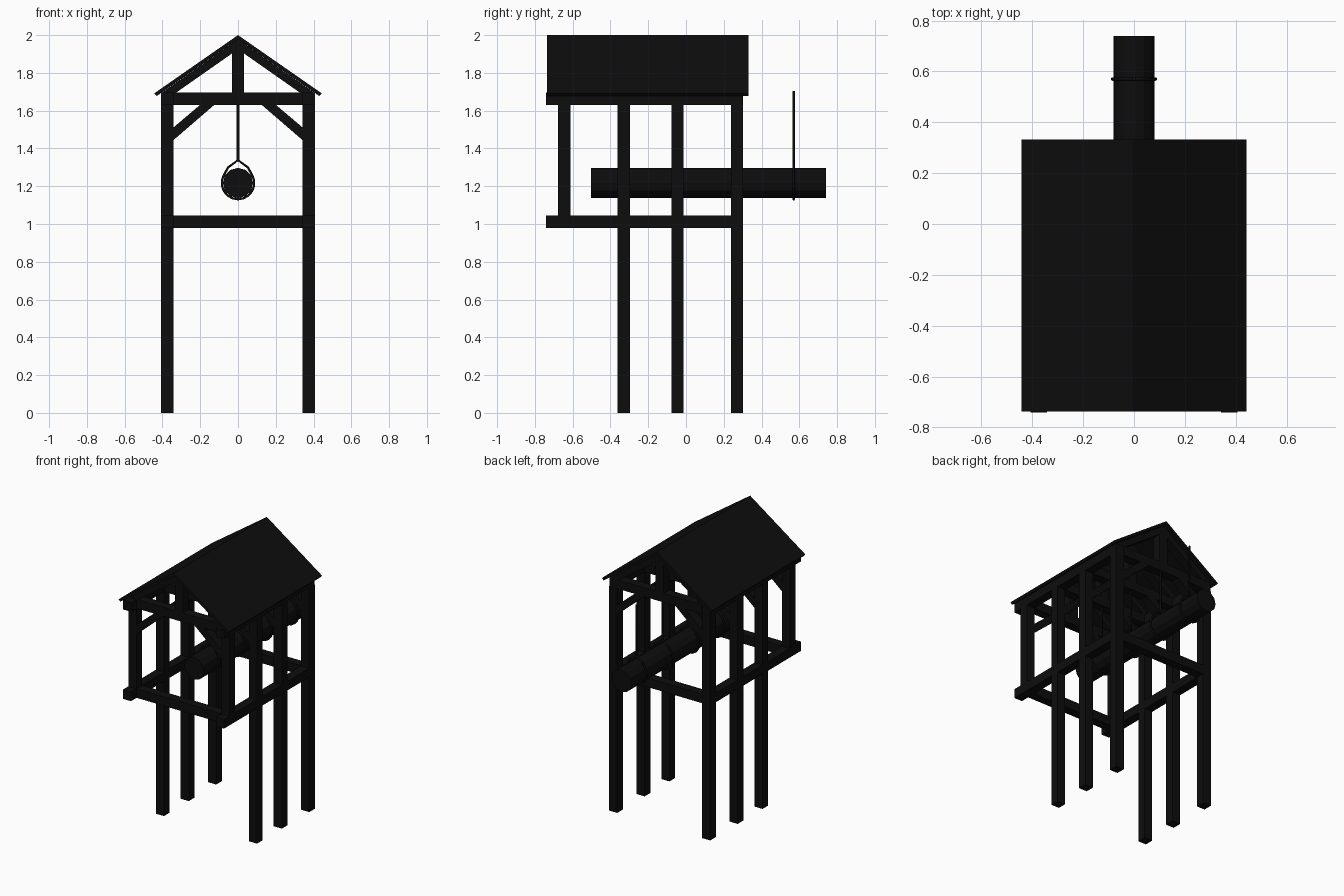
import bpy, bmesh, math

cube = bpy.data.objects.get("Cube")
if cube:
    bpy.data.objects.remove(cube, do_unlink=True)


def material(name, rgb):
    m = bpy.data.materials.new(name)
    m.use_nodes = True
    m.diffuse_color = (*rgb, 1)
    m.node_tree.nodes["Principled BSDF"].inputs["Base Color"].default_value = (*rgb, 1)
    return m


BLACK = material("charcoal black", (0.004, 0.004, 0.004))


def finish(name, bm):
    bmesh.ops.recalc_face_normals(bm, faces=bm.faces)
    mesh = bpy.data.meshes.new(name)
    bm.to_mesh(mesh)
    bm.free()
    mesh.materials.append(BLACK)
    ob = bpy.data.objects.new(name, mesh)
    bpy.context.collection.objects.link(ob)
    return ob


def prism(name, outline, y0, y1):
    """Extrude an x-z outline from y0 to y1."""
    bm = bmesh.new()
    face = bm.faces.new([bm.verts.new((x, y0, z)) for x, z in outline])
    new = bmesh.ops.extrude_face_region(bm, geom=[face])["geom"]
    bmesh.ops.translate(bm, vec=(0, y1 - y0, 0),
                        verts=[v for v in new if isinstance(v, bmesh.types.BMVert)])
    return finish(name, bm)


def box(name, x0, x1, y0, y1, z0, z1):
    return prism(name, [(x0, z0), (x1, z0), (x1, z1), (x0, z1)], y0, y1)


H = 0.0325                              # half a timber's width
POST_X = 0.374
FRONT_Y = -0.645                        # short overhanging posts
POST_Y = (-0.33, -0.045, 0.27)          # full-height posts
FLOOR = (0.98, 1.046)                   # heights of lower beams
EAVES = (1.63, 1.695)                   # heights of upper beams

# Posts and long side beams
for side, s in (("left", 1), ("right", -1)):
    x0, x1 = s * POST_X - H, s * POST_X + H
    for i, y in enumerate(POST_Y):
        box(f"{side}_post_{i + 1}", x0, x1, y - H, y + H, 0, EAVES[0])
    box(f"{side}_short_post", x0, x1, FRONT_Y - H, FRONT_Y + H, FLOOR[1], EAVES[0])
    box(f"{side}_lower_beam", x0, x1, -0.742, 0.30, *FLOOR)
    box(f"{side}_upper_beam", x0, x1, -0.742, 0.30, *EAVES)

# Lower cross beams at the two ends
INNER = POST_X - H
for name, y in (("front", FRONT_Y), ("back", POST_Y[-1])):
    box(f"{name}_lower_cross_beam", -INNER, INNER, y - H, y + H, *FLOOR)

# Roof trusses: tie beam, king post, rafters and knee braces
for i, y in enumerate((FRONT_Y, *POST_Y)):
    y0, y1 = y - H, y + H
    box(f"tie_beam_{i + 1}", -INNER, INNER, y0, y1, *EAVES)
    box(f"king_post_{i + 1}", -H, H, y0, y1, EAVES[1], 1.94)
    for side, s in (("left", 1), ("right", -1)):
        rafter = [(0, 1.925), (0.33, 1.694), (0.405, 1.694), (0, 1.978)]
        brace = [(0.343, 1.443), (0.343, 1.51), (0.20, 1.631), (0.125, 1.631)]
        prism(f"{side}_rafter_{i + 1}", [(s * x, z) for x, z in rafter], y0, y1)
        prism(f"{side}_knee_brace_{i + 1}", [(s * x, z) for x, z in brace], y0, y1)

# Thin pitched roof
prism("roof", [(0, 2), (0.443, 1.692), (0.431, 1.677), (0, 1.978),
               (-0.431, 1.677), (-0.443, 1.692)], -0.737, 0.332)

# Hanging log
LOG_Z, LOG_R = 1.217, 0.08
bpy.ops.mesh.primitive_cylinder_add(vertices=12, radius=LOG_R, depth=1.243,
                                    location=(0, 0.1185, LOG_Z),
                                    rotation=(math.pi / 2, 0, 0))
log = bpy.context.object
log.name = "hanging_log"
log.data.materials.append(BLACK)


# Ropes: a straight hanger above a pear-shaped sling
def rope(name, y, points, closed):
    curve = bpy.data.curves.new(name, 'CURVE')
    curve.dimensions = '3D'
    curve.bevel_depth = 0.007
    curve.bevel_resolution = 1
    curve.use_fill_caps = True
    spline = curve.splines.new('POLY')
    spline.points.add(len(points) - 1)
    for p, (x, z) in zip(spline.points, points):
        p.co = (x, y, z, 1)
    spline.use_cyclic_u = closed
    curve.materials.append(BLACK)
    ob = bpy.data.objects.new(name, curve)
    bpy.context.collection.objects.link(ob)


angles = [math.radians(a) for a in range(-210, 31, 20)]
sling = [(0, 1.338), (-0.052, 1.30)]
sling += [(0.086 * math.cos(a), LOG_Z + 0.086 * math.sin(a)) for a in angles]
sling += [(0.052, 1.30)]
for i, y in enumerate((-0.33, -0.03, 0.27, 0.57)):
    rope(f"hanger_rope_{i + 1}", y, [(0, 1.335), (0, 1.705)], False)
    rope(f"sling_rope_{i + 1}", y, sling, True)
